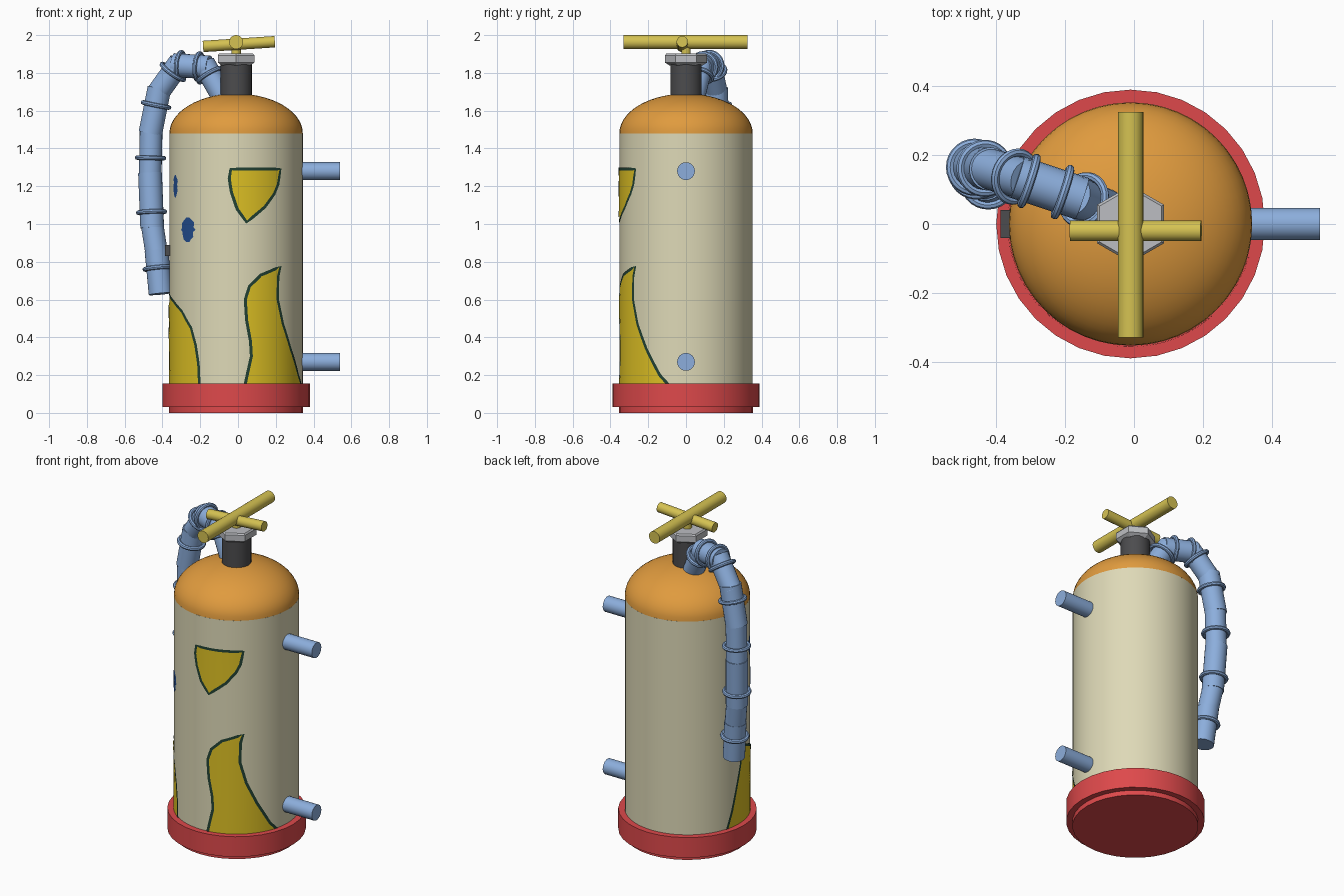
import bpy, bmesh, math, random
from mathutils import Vector, Matrix

if "Cube" in bpy.data.objects:
    bpy.data.objects.remove(bpy.data.objects["Cube"])

random.seed(4)
CX, R = -0.01, 0.353


def lin(c):
    c /= 255
    return c / 12.92 if c <= 0.04045 else ((c + 0.055) / 1.055) ** 2.4


def mat(name, *rgb):
    m = bpy.data.materials.new(name)
    m.diffuse_color = (*[lin(c) for c in rgb], 1)
    m.use_nodes = True
    m.node_tree.nodes["Principled BSDF"].inputs["Base Color"].default_value = m.diffuse_color
    return m


CREAM = mat("cream", 222, 217, 183)
ORANGE = mat("orange", 224, 155, 62)
RED = mat("red", 222, 73, 75)
BLUE = mat("light_blue", 140, 174, 220)
BRASS = mat("brass_yellow", 213, 194, 82)
YELLOW = mat("bright_yellow", 222, 193, 36)
GREEN = mat("dark_green", 34, 66, 52)
NAVY = mat("deep_blue", 35, 78, 145)
DARK = mat("dark_grey", 76, 76, 78)
GREY = mat("light_grey", 188, 190, 194)


def finish(bm, name, m, recalc=True, angle=35):
    if recalc:
        bmesh.ops.recalc_face_normals(bm, faces=bm.faces)
    me = bpy.data.meshes.new(name)
    bm.to_mesh(me)
    bm.free()
    ob = bpy.data.objects.new(name, me)
    bpy.context.collection.objects.link(ob)
    me.materials.append(m)
    bpy.ops.object.select_all(action='DESELECT')
    ob.select_set(True)
    bpy.context.view_layer.objects.active = ob
    bpy.ops.object.shade_smooth_by_angle(angle=math.radians(angle))
    return ob


def lathe(name, prof, m, n=48, turn=0.0, angle=35):
    """Revolve (radius, z) points about the body axis; cap both ends."""
    bm = bmesh.new()
    rings = [[bm.verts.new((CX + r * math.cos(turn + 2 * math.pi * i / n),
                            r * math.sin(turn + 2 * math.pi * i / n), z))
              for i in range(n)] for r, z in prof]
    for a, b in zip(rings, rings[1:]):
        for i in range(n):
            j = (i + 1) % n
            bm.faces.new((a[i], a[j], b[j], b[i]))
    bm.faces.new(rings[0])
    bm.faces.new(rings[-1])
    return finish(bm, name, m, angle=angle)


def add_rod(bm, p, q, r, n=24):
    p, q = Vector(p), Vector(q)
    rot = (q - p).to_track_quat('Z', 'Y').to_matrix().to_4x4()
    bmesh.ops.create_cone(bm, cap_ends=True, segments=n, radius1=r, radius2=r,
                          depth=(q - p).length,
                          matrix=Matrix.Translation((p + q) / 2) @ rot)


def rod(name, p, q, r, m):
    bm = bmesh.new()
    add_rod(bm, p, q, r)
    return finish(bm, name, m)


# Tank, base and dome
lathe("tank_body", [(R, 0.1), (R, 1.48)], CREAM, 64)
lathe("base_ring", [(0.355, 0), (0.355, 0.03), (0.39, 0.03), (0.39, 0.155), (0.34, 0.155)], RED, 32)
dome = [(R * math.cos(t), 1.48 + 0.21 * math.sin(t))
        for t in [math.pi / 2 * i / 14 for i in range(14)]]
lathe("tank_dome", dome + [(0.02, 1.69)], ORANGE)

# Neck, hexagonal nut and crossed handles
lathe("neck", [(0.083, 1.65), (0.083, 1.86)], DARK, 32)
lathe("hex_nut", [(0.085, 1.838), (0.112, 1.855), (0.112, 1.893), (0.104, 1.902)],
      GREY, 6, math.pi / 6, 20)
rod("long_handle", (CX, -0.33, 1.963), (CX, 0.325, 1.963), 0.037, BRASS)
rod("cross_handle", (-0.185, -0.02, 1.94), (0.195, -0.02, 1.965), 0.03, BRASS)
rod("handle_stem", (CX, 0, 1.89), (CX, 0, 1.95), 0.025, BRASS)

# Side pegs
for label, z in (("upper", 1.28), ("lower", 0.27)):
    rod(label + "_peg", (0.3, 0, z), (0.54, 0, z), 0.047, BLUE)

# Segmented hose with raised rings
PATH = [Vector(p) for p in (
    (-0.09, 0.045, 1.69), (-0.17, 0.08, 1.83), (-0.32, 0.13, 1.84), (-0.42, 0.16, 1.70),
    (-0.46, 0.165, 1.50), (-0.465, 0.165, 1.25), (-0.455, 0.15, 1.0),
    (-0.43, 0.13, 0.84), (-0.41, 0.115, 0.63))]
bm = bmesh.new()
for i, (a, b) in enumerate(zip(PATH, PATH[1:])):
    d = (b - a).normalized()
    last = i == len(PATH) - 2
    add_rod(bm, a - d * 0.02, b if last else b + d * 0.02, 0.063 if i % 2 else 0.06)
finish(bm, "hose", BLUE)


def torus(bm, c, d, R1, r, n=28, k=8):
    M = Matrix.Translation(c) @ d.to_track_quat('Z', 'Y').to_matrix().to_4x4()
    vs = []
    for i in range(n):
        a = 2 * math.pi * i / n
        vs.append([])
        for j in range(k):
            b = 2 * math.pi * j / k
            q = R1 + r * math.cos(b)
            vs[i].append(bm.verts.new(M @ Vector((q * math.cos(a), q * math.sin(a), r * math.sin(b)))))
    for i in range(n):
        for j in range(k):
            i2, j2 = (i + 1) % n, (j + 1) % k
            bm.faces.new((vs[i][j], vs[i2][j], vs[i2][j2], vs[i][j2]))


bm = bmesh.new()
for t in (0.7, 1.25, 1.9, 2.25, 3.35, 4.6, 5.75, 7.35):
    i = int(t)
    a, b = PATH[i], PATH[i + 1]
    torus(bm, a.lerp(b, t - i), b - a, 0.071, 0.012)
finish(bm, "hose_rings", BLUE)

# Hose clip on the tank side
bm = bmesh.new()
bmesh.ops.create_cube(bm, size=1, matrix=Matrix.Translation((-0.37, 0, 0.86)) @
                      Matrix.Diagonal((0.035, 0.08, 0.06, 1)))
finish(bm, "hose_clip", DARK)


# Painted plates wrapped on the tank; angle 0 is the front, positive is to the right
def wrap(bm, th, z, r):
    return bm.verts.new((CX + r * math.sin(th), -r * math.cos(th), z))


def ang(pts):
    return [(math.asin((x - CX) / R), z) for x, z in pts]


def deg(pts):
    return [(math.radians(a), z) for a, z in pts]


def at(side, z):
    for (a, z0), (b, z1) in zip(side, side[1:]):
        if z <= z1:
            return a + (b - a) * (z - z0) / (z1 - z0)
    return side[-1][0]


def fill(name, left, right, m, rows=36, cols=12):
    """Patch between a left and a right edge, both listed from bottom to top."""
    bm = bmesh.new()
    z0, z1 = left[0][1], left[-1][1]
    grid = []
    for i in range(rows + 1):
        z = z0 + (z1 - z0) * i / rows
        a, b = at(left, z), at(right, z)
        grid.append([wrap(bm, a + (b - a) * j / cols, z, R + 0.002) for j in range(cols + 1)])
    for p, q in zip(grid, grid[1:]):
        for j in range(cols):
            bm.faces.new((p[j], p[j + 1], q[j + 1], q[j]))
    bmesh.ops.remove_doubles(bm, verts=bm.verts, dist=1e-5)
    finish(bm, name, m, False)


def outline(name, pts, closed, w=0.008):
    """Thin ribbon that follows an edge on the tank surface."""
    P = [Vector((a * R, z)) for a, z in pts]
    fine = []
    for a, b in zip(P, P[1:] + ([P[0]] if closed else [])):
        k = max(1, int((b - a).length / 0.03))
        fine += [a.lerp(b, i / k) for i in range(k)]
    if not closed:
        fine.append(P[-1])
    n = len(fine)
    bm = bmesh.new()
    pairs = []
    for i, p in enumerate(fine):
        a = fine[i - 1] if closed or i else p
        b = fine[(i + 1) % n] if closed or i < n - 1 else p
        d = (b - a).normalized()
        o = Vector((-d.y, d.x)) * w
        pairs.append([wrap(bm, q.x / R, q.y, R + 0.004) for q in (p + o, p - o)])
    for i in range(n if closed else n - 1):
        (a, b), (c, d) = pairs[i], pairs[(i + 1) % n]
        bm.faces.new((a, b, d, c))
    finish(bm, name, GREEN, False)


def badge(name, left, right, closed):
    fill(name, left, right, YELLOW)
    tip = right[::-1]
    if left[-1] == right[-1]:
        tip = tip[1:]
    if closed:
        tip = tip[:-1]
    outline(name + "_outline", (left + tip)[::-1], closed)


# Shield shape and two flames
badge("front_shield",
      ang([(0.045, 1.01), (-0.005, 1.08), (-0.035, 1.17), (-0.046, 1.24), (-0.038, 1.29)]),
      ang([(0.045, 1.01), (0.14, 1.09), (0.19, 1.16), (0.21, 1.21), (0.222, 1.29)]), True)
badge("front_flame",
      ang([(0.035, 0.14), (0.05, 0.21), (0.07, 0.30), (0.065, 0.38), (0.045, 0.49), (0.038, 0.60),
           (0.06, 0.67), (0.12, 0.73), (0.222, 0.775)]),
      ang([(0.333, 0.14), (0.315, 0.20), (0.275, 0.34), (0.235, 0.47), (0.208, 0.60),
           (0.21, 0.72), (0.222, 0.775)]), False)
badge("left_flame",
      deg([(-107, 0.14), (-100, 0.26), (-95, 0.37), (-88, 0.52), (-84, 0.63)]),
      deg([(-33, 0.14), (-34, 0.26), (-37, 0.36), (-42, 0.45), (-54, 0.54), (-68, 0.59), (-84, 0.63)]),
      False)

# Ragged blue paint spots
for name, a, z, wide, tall in (("upper_spot", -65, 1.20, 4.5, 0.06), ("lower_spot", -46, 0.97, 8, 0.065)):
    left, right = [], []
    for i in range(11):
        t = -1 + i / 5
        h = wide * math.sqrt(max(0.05, 1 - t * t))
        left.append((a - h * random.uniform(0.7, 1.15), z + tall * t))
        right.append((a + h * random.uniform(0.7, 1.15), z + tall * t))
    fill(name, deg(left), deg(right), NAVY, 20, 4)
